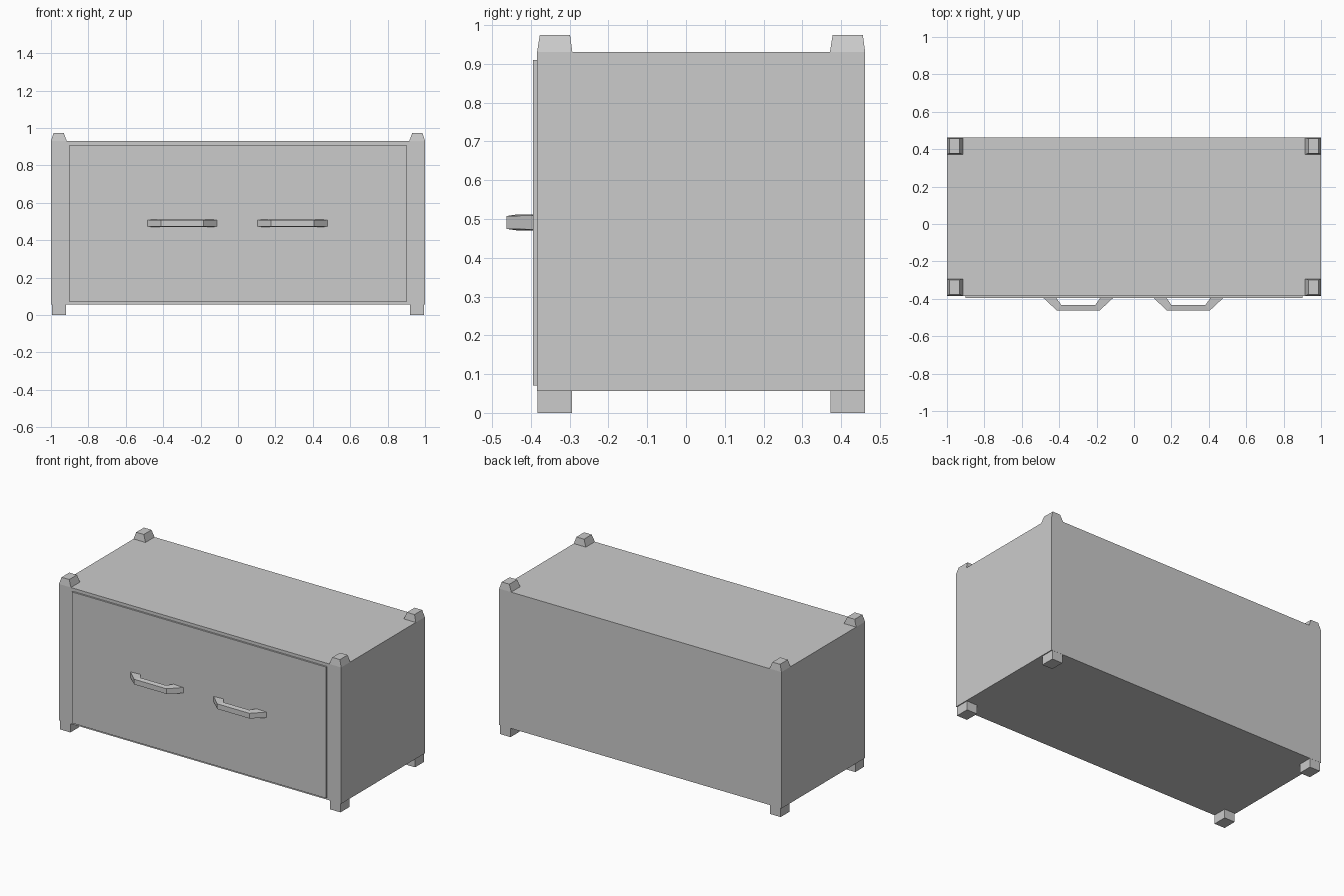
import bpy

if "Cube" in bpy.data.objects:
    bpy.data.objects.remove(bpy.data.objects["Cube"])


def mesh_object(name, verts, faces):
    mesh = bpy.data.meshes.new(name)
    mesh.from_pydata(verts, [], faces)
    mesh.update()
    obj = bpy.data.objects.new(name, mesh)
    bpy.context.collection.objects.link(obj)
    return obj


def frustum(name, low, high):
    """Box between two rectangles, each given as (x0, x1, y0, y1, z)."""
    verts = []
    for x0, x1, y0, y1, z in (low, high):
        verts += [(x0, y0, z), (x1, y0, z), (x1, y1, z), (x0, y1, z)]
    faces = [(3, 2, 1, 0), (4, 5, 6, 7)]
    faces += [(i, (i + 1) % 4, (i + 1) % 4 + 4, i + 4) for i in range(4)]
    return mesh_object(name, verts, faces)


def box(name, x0, x1, y0, y1, z0, z1):
    return frustum(name, (x0, x1, y0, y1, z0), (x0, x1, y0, y1, z1))


# Cabinet body and raised drawer front
box("cabinet_body", -1, 1, -0.384, 0.462, 0.057, 0.93)
box("drawer_front", -0.9, 0.9, -0.395, -0.38, 0.07, 0.91)

# Corner feet below and tapered stacking blocks on top
for side, sx in (("left", -1), ("right", 1)):
    for end, cy in (("front", -0.338), ("back", 0.417)):
        fx = sorted((sx * 0.92, sx * 0.994))
        box(f"{end}_{side}_foot", *fx, cy - 0.0445, cy + 0.0445, 0, 0.06)
        bx = sorted((sx * 0.915, sx))
        tx = sorted((sx * 0.932, sx * 0.986))
        frustum(f"{end}_{side}_top_block",
                (*bx, cy - 0.046, cy + 0.045, 0.93),
                (*tx, cy - 0.039, cy + 0.039, 0.974))


def handle(name, cx):
    """Bent bar: each station is outer (x, y, half height), then inner."""
    cz = 0.491
    stations = []
    for s in (-1, 1):
        base = ((s * 0.19, -0.392, 0.018), (s * 0.12, -0.392, 0.021))
        bend = ((s * 0.114, -0.463, 0.0165), (s * 0.07 * 1.3, -0.433, 0.021))
        stations += [base, bend] if s < 0 else [bend, base]
    verts = []
    for (ox, oy, oh), (ix, iy, ih) in stations:
        verts += [(cx + ox, oy, cz - oh), (cx + ox, oy, cz + oh),
                  (cx + ix, iy, cz + ih), (cx + ix, iy, cz - ih)]
    faces = [(0, 1, 2, 3), (15, 14, 13, 12)]
    for k in range(0, 12, 4):
        for i in range(4):
            j = (i + 1) % 4
            faces.append((k + i, k + 4 + i, k + 4 + j, k + j))
    return mesh_object(name, verts, faces)


# Pair of pull handles
handle("left_handle", -0.298)
handle("right_handle", 0.291)
